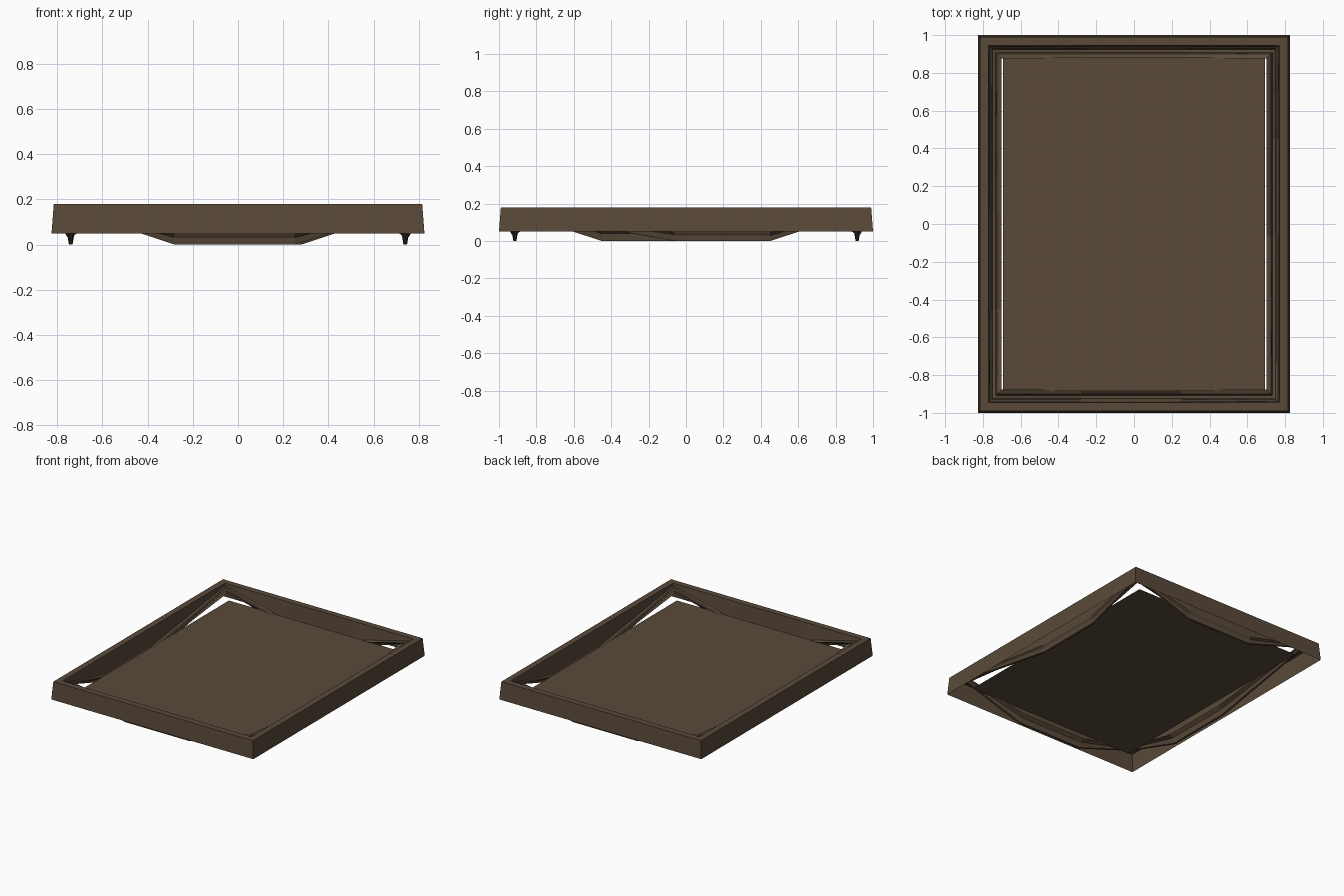
import bpy, bmesh
from mathutils import Matrix

if "Cube" in bpy.data.objects:
    bpy.data.objects.remove(bpy.data.objects["Cube"])

HX, HY = 0.825, 1.0   # outer half sizes at the bottom edge

brown = bpy.data.materials.new("dark_brown")
brown.diffuse_color = (0.100, 0.068, 0.042, 1)
brown.use_nodes = True
brown.node_tree.nodes["Principled BSDF"].inputs["Base Color"].default_value = brown.diffuse_color

# Cross-section: (distance in from outer edge, z at corners, z in sagging middle)
PROFILE = [
    (0.000, 0.050, 0.050),   # outer wall bottom
    (0.010, 0.180, 0.180),   # outer wall top
    (0.055, 0.180, 0.180),   # flat rim
    (0.062, 0.166, 0.045),   # inner moulding steps
    (0.072, 0.162, 0.030),
    (0.077, 0.155, 0.000),
    (0.093, 0.150, 0.000),
    (0.100, 0.155, 0.040),
    (0.124, 0.150, 0.060),   # inner lip edge
]


def finish(name, bm):
    bmesh.ops.remove_doubles(bm, verts=bm.verts, dist=0.0005)
    bmesh.ops.recalc_face_normals(bm, faces=bm.faces)
    me = bpy.data.meshes.new(name)
    bm.to_mesh(me)
    bm.free()
    me.materials.append(brown)
    ob = bpy.data.objects.new(name, me)
    bpy.context.collection.objects.link(ob)
    return ob


def rail(bm, half_len, half_dist, s1, s2, turn):
    """One mitred side, built along x at -y, then turned by quarter turns."""
    rot = Matrix.Rotation(turn * 1.5707963268, 4, 'Z')
    rows = []
    for d, z0, z1 in PROFILE:
        y = -(half_dist - d)
        pts = [(-(half_len - d), y, z0), (s1, y, z1), (s2, y, z1), (half_len - d, y, z0)]
        row = []
        for p in pts:
            v = bm.verts.new(p)
            v.co = rot @ v.co
            row.append(v)
        rows.append(row)
    for a, b in zip(rows, rows[1:]):
        for i in range(3):
            bm.faces.new((a[i], a[i + 1], b[i + 1], b[i]))


# Frame: four hollow rails whose inner moulding dips in the middle
bm = bmesh.new()
for turn in (0, 2):
    rail(bm, HX, HY, -0.28, 0.25, turn)
for turn in (1, 3):
    rail(bm, HY, HX, -0.06, 0.45, turn)
finish("frame", bm)

# Backing panel: flat sheet leaving a slim gap at the left and right
bm = bmesh.new()
bmesh.ops.create_grid(bm, x_segments=1, y_segments=1, size=1)
bmesh.ops.scale(bm, vec=(0.694, 0.885, 1), verts=bm.verts)
bmesh.ops.translate(bm, vec=(0, 0, 0.095), verts=bm.verts)
finish("backing_panel", bm)
